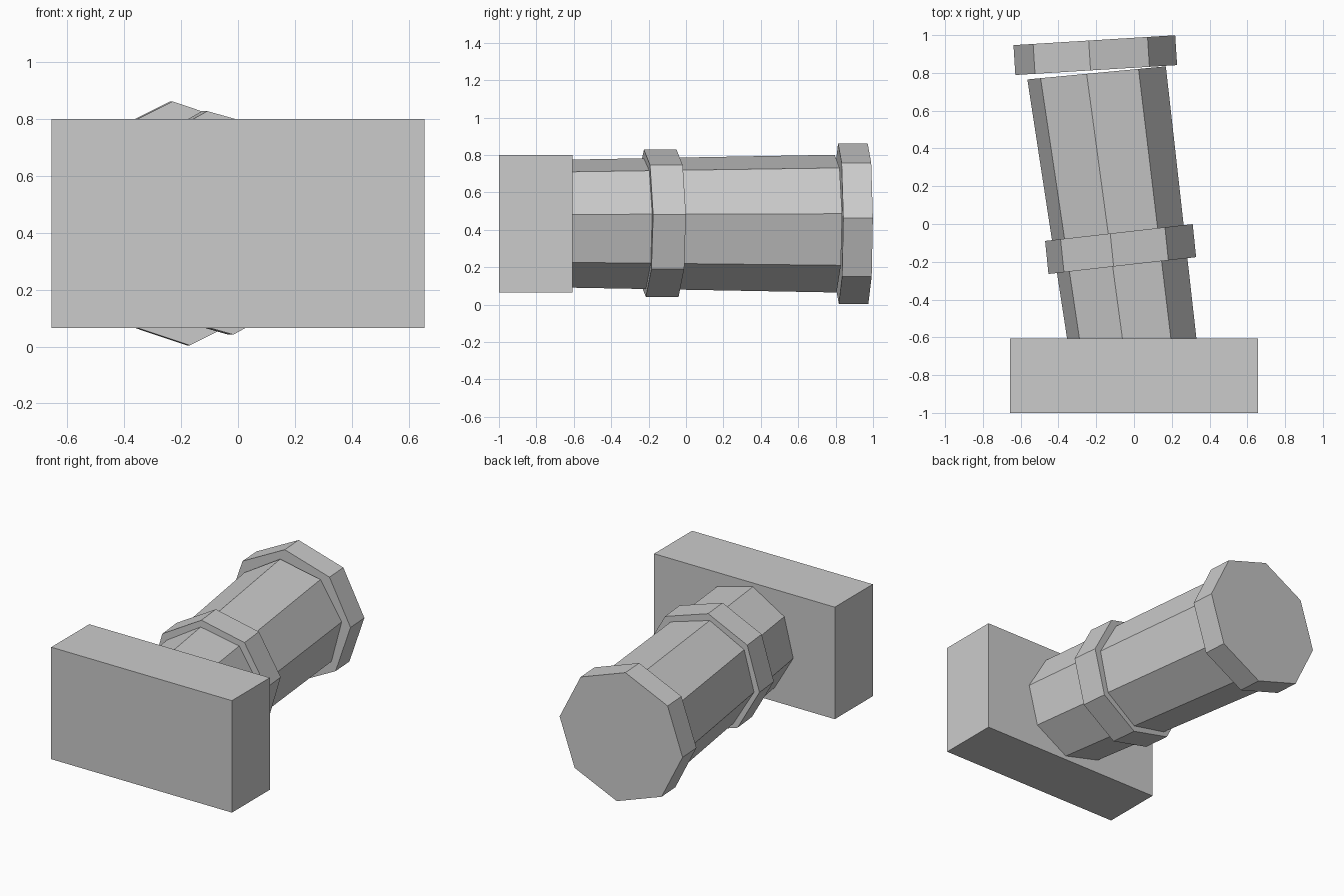
import bpy
import bmesh
import math
from mathutils import Vector, Matrix

if "Cube" in bpy.data.objects:
    bpy.data.objects.remove(bpy.data.objects["Cube"])

grey = bpy.data.materials.new("light_grey")
grey.diffuse_color = (0.6, 0.6, 0.6, 1.0)
grey.use_nodes = True
grey.node_tree.nodes["Principled BSDF"].inputs["Base Color"].default_value = grey.diffuse_color


def finish(name, bm):
    bmesh.ops.recalc_face_normals(bm, faces=bm.faces)
    mesh = bpy.data.meshes.new(name)
    bm.to_mesh(mesh)
    bm.free()
    mesh.materials.append(grey)
    obj = bpy.data.objects.new(name, mesh)
    bpy.context.collection.objects.link(obj)
    return obj


def octagon(bm, center, radius, yaw, roll):
    """Ring of eight vertices in a vertical plane turned by yaw."""
    side = Vector((math.cos(math.radians(yaw)), math.sin(math.radians(yaw)), 0))
    up = Vector((0, 0, 1))
    ring = []
    for i in range(8):
        a = math.radians(roll + 45 * i)
        ring.append(bm.verts.new(Vector(center) + radius * (math.cos(a) * side + math.sin(a) * up)))
    return ring


def prism(name, front, back, roll):
    """Eight-sided solid between two ends, each (center, radius, yaw)."""
    bm = bmesh.new()
    a = octagon(bm, *front, roll)
    b = octagon(bm, *back, roll)
    for i in range(8):
        j = (i + 1) % 8
        bm.faces.new((a[i], a[j], b[j], b[i]))
    bm.faces.new(a)
    bm.faces.new(b)
    return finish(name, bm)


# Rectangular block at the front
bm = bmesh.new()
bmesh.ops.create_cube(bm, size=1.0, matrix=Matrix.Translation((0, -0.803, 0.433))
                      @ Matrix.Diagonal((1.312, 0.394, 0.735, 1)))
finish("head_block", bm)

# Slightly flared, leaning shaft
prism("shaft", ((-0.012, -0.606, 0.433), 0.346, 0),
      ((-0.198, 0.80, 0.433), 0.372, 5.4), 8.2)

# Collar around the shaft and cap on its far end
prism("collar", ((-0.062, -0.22, 0.435), 0.396, 6.5),
      ((-0.08, -0.045, 0.435), 0.396, 6.5), 6.7)
prism("end_cap", ((-0.20, 0.815, 0.433), 0.43, 3.5),
      ((-0.21, 0.973, 0.433), 0.43, 3.5), 4)
